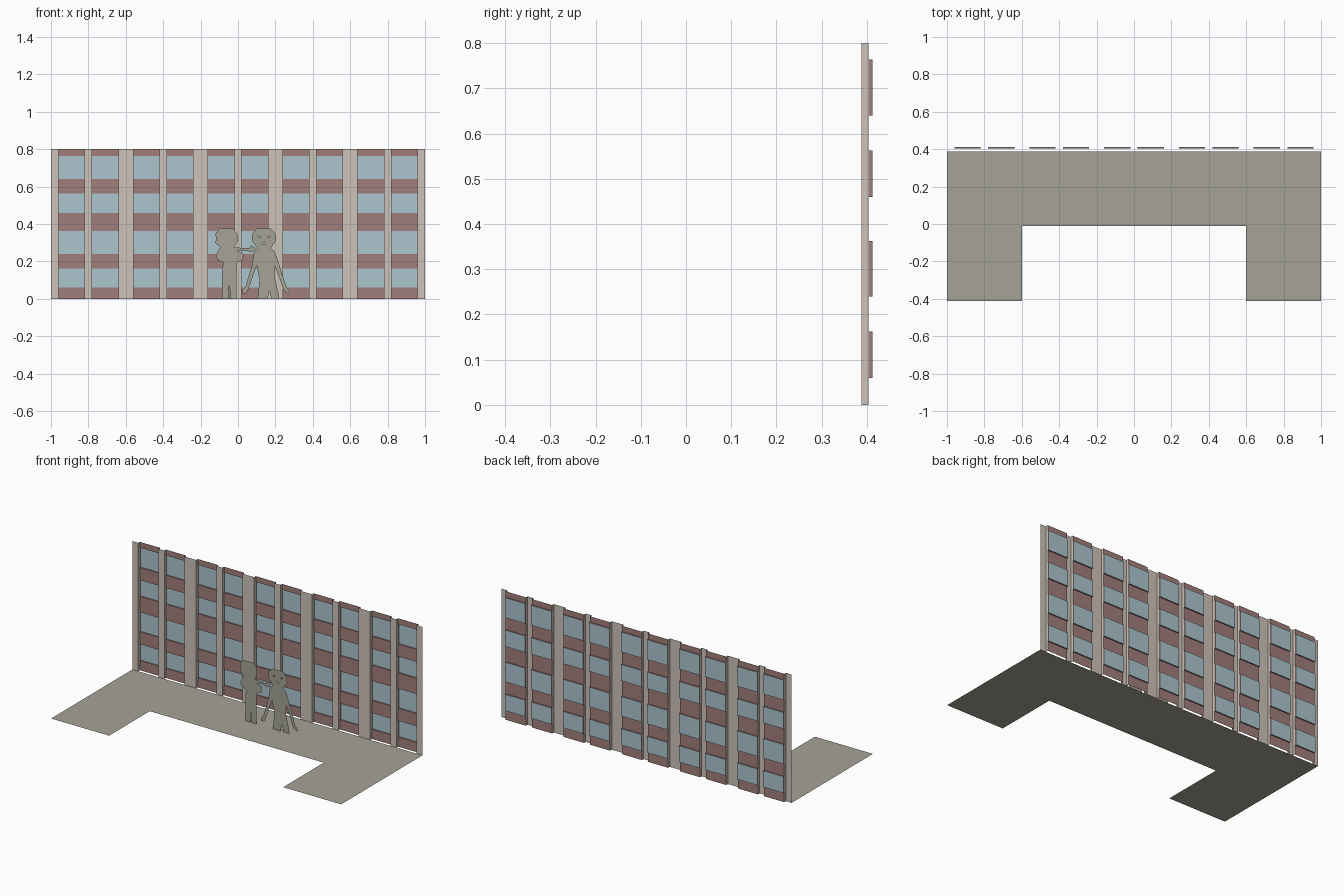
import bpy, bmesh

if "Cube" in bpy.data.objects:
    bpy.data.objects.remove(bpy.data.objects["Cube"])

def material(name, rgb):
    m = bpy.data.materials.new(name)
    m.diffuse_color = (*rgb, 1)
    m.use_nodes = True
    m.node_tree.nodes["Principled BSDF"].inputs["Base Color"].default_value = m.diffuse_color
    return m

PAVING = material("grey_paving", (0.381, 0.371, 0.305))
STONE = material("pale_stone", (0.617, 0.552, 0.491))
BRICK = material("red_brick", (0.356, 0.212, 0.198))
GLASS = material("blue_glass", (0.413, 0.558, 0.617))

def finish(name, bm, mat):
    bmesh.ops.remove_doubles(bm, verts=bm.verts, dist=1e-5)
    me = bpy.data.meshes.new(name)
    bm.to_mesh(me)
    bm.free()
    me.materials.append(mat)
    ob = bpy.data.objects.new(name, me)
    bpy.context.collection.objects.link(ob)

def face(bm, *pts):
    bm.faces.new([bm.verts.new(p) for p in pts])

def upright(bm, x0, x1, y, z0, z1):        # faces the front
    face(bm, (x0, y, z0), (x1, y, z0), (x1, y, z1), (x0, y, z1))

def jambs(bm, x0, x1, y0, y1, z0, z1):     # both side reveals of an opening
    face(bm, (x0, y0, z0), (x0, y1, z0), (x0, y1, z1), (x0, y0, z1))
    face(bm, (x1, y0, z1), (x1, y1, z1), (x1, y1, z0), (x1, y0, z0))

# U-shaped courtyard
YF, YB, YG = 0.388, 0.404, 0.412           # pillar, brick and glass planes
bm = bmesh.new()
for x0, x1, y0, y1 in [(-1, -0.6, -0.412, -0.012), (0.6, 1, -0.412, -0.012),
                       (-1, -0.6, -0.012, YF), (-0.6, 0.6, -0.012, YF), (0.6, 1, -0.012, YF)]:
    face(bm, (x0, y0, 0), (x1, y0, 0), (x1, y1, 0), (x0, y1, 0))
finish("courtyard", bm, PAVING)

# Facade: one folded sheet of pillars, brick panels and recessed windows
H = 0.8
bays = sorted((c + s - 0.07, c + s + 0.07) for c in (-0.8, -0.4, 0, 0.4, 0.8) for s in (-0.09, 0.09))
windows = [(0.06, 0.162), (0.24, 0.362), (0.46, 0.562), (0.64, 0.764)]
stone, brick, glass = bmesh.new(), bmesh.new(), bmesh.new()
left = -1
for x0, x1 in bays:
    upright(stone, left, x0, YF, 0, H)
    jambs(stone, x0, x1, YF, YB, 0, H)
    left, z = x1, 0
    for z0, z1 in windows:
        upright(brick, x0, x1, YB, z, z0)
        upright(glass, x0, x1, YG, z0, z1)
        jambs(brick, x0, x1, YB, YG, z0, z1)
        face(brick, (x0, YB, z0), (x1, YB, z0), (x1, YG, z0), (x0, YG, z0))   # sill
        face(brick, (x0, YG, z1), (x1, YG, z1), (x1, YB, z1), (x0, YB, z1))   # head
        z = z1
    upright(brick, x0, x1, YB, z, H)
upright(stone, left, 1, YF, 0, H)
finish("pillars", stone, STONE)
finish("brick_panels", brick, BRICK)
finish("windows", glass, GLASS)

# Flat cut-out people: outlines in hundredths of a unit, optional holes
def cutout(name, *loops):
    bm = bmesh.new()
    for loop in loops:
        vs = [bm.verts.new((x / 100, 0.193, z / 100)) for x, z in loop]
        for a, b in zip(vs, vs[1:] + vs[:1]):
            bm.edges.new((a, b))
    bmesh.ops.triangle_fill(bm, use_beauty=True, edges=bm.edges[:], normal=(0, -1, 0))
    for f in bm.faces:
        f.normal_update()
        if f.normal.y > 0:
            f.normal_flip()
    finish(name, bm, PAVING)

cutout("left_person", [
    (-10, 37.5), (-2.5, 37.5), (-0.3, 34.5), (-0.3, 30.5), (-2, 27.5),          # head
    (6, 27), (7, 28.5), (9.5, 27), (7.5, 25), (2.5, 26), (-0.5, 25.5),         # reaching arm
    (3, 24), (2.5, 20.5), (-0.5, 19.5),                                        # second hand
    (-0.8, 12), (-0.8, 0), (-4.2, 0), (-4.6, 9), (-5, 0), (-8.5, 0), (-8.5, 12),
    (-8, 19.5), (-10.5, 20.5), (-12, 23), (-10.5, 26), (-9.5, 27.5),           # bent arm
    (-12.3, 30), (-11.5, 32), (-12.3, 34.5)])

cutout("right_person", [
    (10, 37.5), (17.5, 37.5), (20.3, 34.5), (20.3, 31), (17.5, 27),            # head
    (19.5, 25.5), (21.5, 20), (25.8, 6.5), (28, 4), (27, 2.8), (24.5, 4.5),    # right arm
    (19.8, 17.5), (19.5, 12), (22, 1), (21.5, 0), (18, 0), (16.5, 4.5),        # legs
    (16, 0), (10.5, 0), (11.5, 10), (10, 18),
    (5.5, 5), (4.5, 3), (2.2, 2.8), (2.5, 5), (4, 6.5), (7.5, 18),             # left arm
    (8.5, 25), (10.5, 27), (7.5, 31), (7.5, 34.5)],
    [(10.5, 32.8), (12.3, 32.8), (11.4, 34)],                                  # eyes
    [(15.7, 32.8), (17.5, 32.8), (16.6, 34)],
    [(12.5, 29.2), (15, 29.2), (13.8, 30.5)])                                  # mouth
